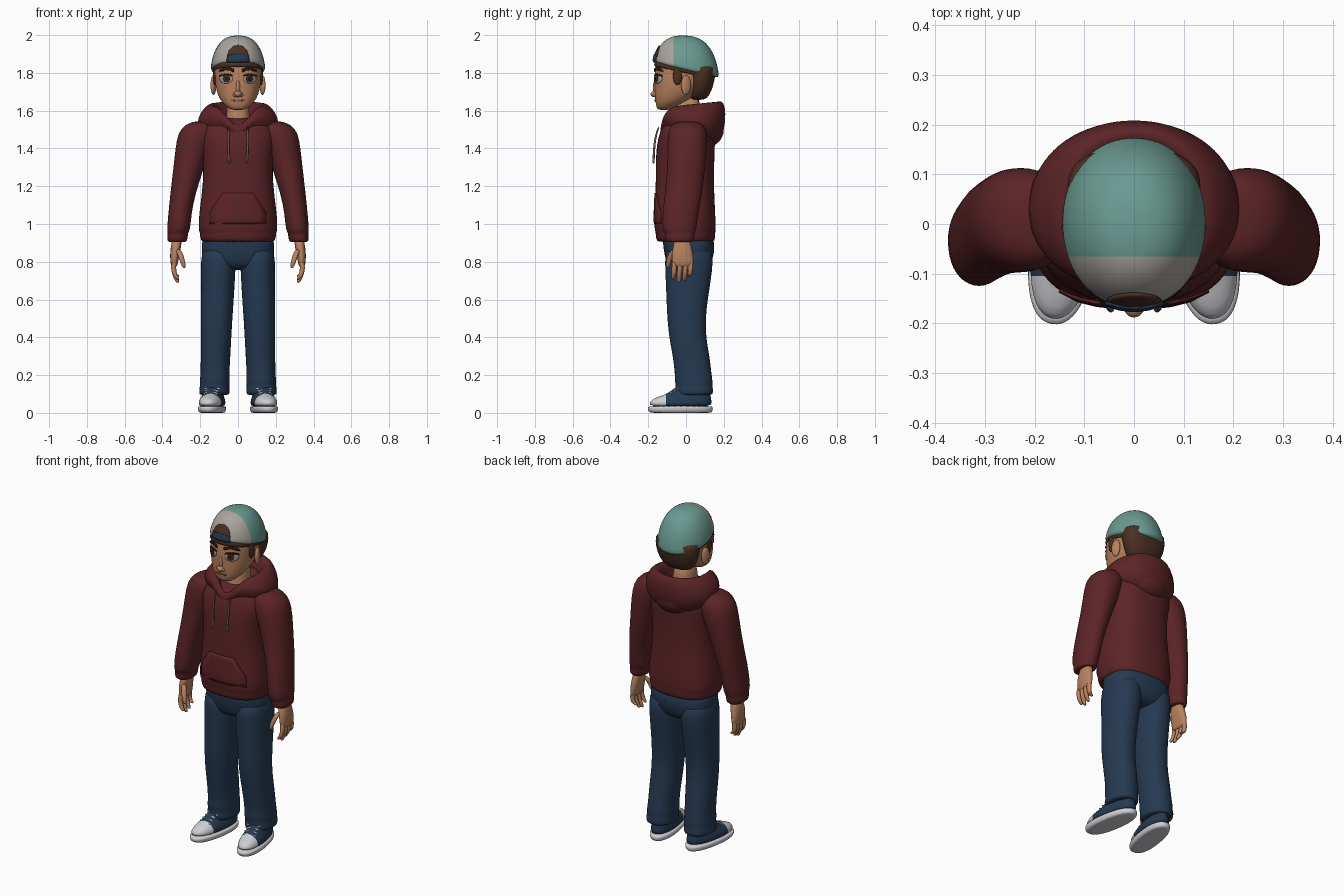
import bpy, bmesh
from math import sin, cos, pi, radians, copysign
from mathutils import Vector, Matrix
from mathutils.bvhtree import BVHTree

if "Cube" in bpy.data.objects:
    bpy.data.objects.remove(bpy.data.objects["Cube"])


def material(name, code):
    srgb = [int(code[i:i + 2], 16) / 255 for i in (0, 2, 4)]
    col = [((c + .055) / 1.055) ** 2.4 for c in srgb] + [1]
    m = bpy.data.materials.new(name)
    m.use_nodes = True
    m.diffuse_color = col
    m.node_tree.nodes["Principled BSDF"].inputs["Base Color"].default_value = col
    return m


skin = material("skin", "b98260")
red = material("maroon_cloth", "5c2427")
denim = material("navy_denim", "263a52")
hair_brown = material("hair_brown", "4a3023")
teal = material("teal_cloth", "6a9a90")
grey = material("light_grey_cloth", "aaa49e")
white = material("rubber_white", "cfcfd4")
dark = material("dark_brown", "2a1c17")
lip = material("lip_brown", "945a48")
cord = material("cord_tan", "7d6656")


def finish(name, bm, mat, subsurf=0, mirror=False):
    """Turn a bmesh into a smooth shaded object."""
    bmesh.ops.recalc_face_normals(bm, faces=bm.faces)
    mesh = bpy.data.meshes.new(name)
    bm.to_mesh(mesh)
    bm.free()
    mesh.materials.append(mat)
    ob = bpy.data.objects.new(name, mesh)
    bpy.context.collection.objects.link(ob)
    bpy.ops.object.select_all(action="DESELECT")
    bpy.context.view_layer.objects.active = ob
    ob.select_set(True)
    if subsurf:
        bpy.ops.object.shade_smooth()
        ob.modifiers.new("Subdivision", "SUBSURF").levels = subsurf
        ob.modifiers["Subdivision"].render_levels = subsurf
    else:
        bpy.ops.object.shade_smooth_by_angle(angle=radians(40))
    if mirror:
        ob.modifiers.new("Mirror", "MIRROR")
    return ob


def loft(name, sections, mat, n=24, power=2.3, subsurf=1, mirror=False, turn=None):
    """Stack rings given as (z, half width, front y, back y, x, tilt, front dip)."""
    bm = bmesh.new()
    rings = []
    for sec in sections:
        z, rx, yf, yb, x0, tilt, dip = (tuple(sec) + (0, 0, 0))[:7]
        ring = []
        for i in range(n):
            a = 2 * pi * (i + .5) / n
            c, s = (copysign(abs(f) ** (2 / power), f) for f in (cos(a), sin(a)))
            x, y = rx * c, (yf + yb) / 2 + (yb - yf) / 2 * s
            drop = max(0, dip - abs(x)) if y < 0 else 0
            ring.append(bm.verts.new((x + x0, y, z + tilt * y - drop)))
        rings.append(ring)
    for lo, hi in zip(rings, rings[1:]):
        for i in range(n):
            j = (i + 1) % n
            bm.faces.new((lo[i], lo[j], hi[j], hi[i]))
    bm.faces.new(rings[0])
    bm.faces.new(rings[-1])
    if turn:
        pivot, angle = turn
        bmesh.ops.rotate(bm, verts=bm.verts, cent=pivot, matrix=Matrix.Rotation(angle, 3, "Z"))
    return finish(name, bm, mat, subsurf, mirror)


def limb(name, points, mat, mirror=True):
    """Thin round shape along a steep path of (x, y, z, radius)."""
    return loft(name, [(z, r, y - r, y + r, x) for x, y, z, r in points], mat, 8, 2, 1, mirror)


def ball(name, loc, size, mat, mirror=False, turn=0, axis="Z"):
    bm = bmesh.new()
    m = Matrix.Translation(loc) @ Matrix.Rotation(turn, 4, axis) @ Matrix.Diagonal((*size, 1))
    bmesh.ops.create_uvsphere(bm, u_segments=20, v_segments=12, radius=1, matrix=m)
    return finish(name, bm, mat, 0, mirror)


def paint_front(ob, y, mat):
    """Cut the surface at y and colour everything in front of the cut."""
    bm = bmesh.new()
    bm.from_object(ob, bpy.context.evaluated_depsgraph_get())
    geom = bm.verts[:] + bm.edges[:] + bm.faces[:]
    bmesh.ops.bisect_plane(bm, geom=geom, plane_co=(0, y, 0), plane_no=(0, 1, 0))
    for f in bm.faces:
        f.material_index = int(f.calc_center_median().y < y)
    ob.modifiers.clear()
    bm.to_mesh(ob.data)
    bm.free()
    ob.data.materials.append(mat)


def ellipse(x, z, rx, rz, start=0, end=2 * pi, n=20):
    return [(x + rx * cos(start + (end - start) * i / n),
             z + rz * sin(start + (end - start) * i / n)) for i in range(n)]


def plate(name, outline, target, mat, lift=.004, mirror=False):
    """Thin patch laid on the front of a target, outlined by (x, z) points."""
    tree = BVHTree.FromObject(target, bpy.context.evaluated_depsgraph_get())
    pts = []
    for a, b in zip(outline, outline[1:] + outline[:1]):
        pts += [Vector(a).lerp(Vector(b), k / 3) for k in range(3)]
    mid = sum(pts, Vector((0, 0))) / len(pts)

    def drop(p):
        hit = tree.ray_cast(Vector((p.x, -1, p.y)), Vector((0, 1, 0)))[0]
        return (p.x, (hit.y if hit else -.1) - lift, p.y)
    bm = bmesh.new()
    rings = [[bm.verts.new(drop(mid.lerp(p, k / 4))) for p in pts] for k in range(1, 5)]
    n = len(pts)
    bm.faces.new(rings[0])
    for lo, hi in zip(rings, rings[1:]):
        for i in range(n):
            bm.faces.new((lo[i], lo[(i + 1) % n], hi[(i + 1) % n], hi[i]))
    ob = finish(name, bm, mat, 0, mirror)
    solid = ob.modifiers.new("Solidify", "SOLIDIFY")
    solid.thickness, solid.offset = .006, 0
    return ob


# Head and neck
head = loft("head", [
    (1.603, .03, -.145, -.09), (1.615, .055, -.156, -.06), (1.645, .088, -.163, .0),
    (1.69, .111, -.166, .07), (1.74, .122, -.168, .11), (1.80, .128, -.168, .13),
    (1.86, .13, -.158, .14), (1.92, .11, -.12, .13), (1.95, .07, -.08, .09)], skin)
loft("neck", [(1.45, .08, -.09, .09), (1.54, .062, -.07, .08), (1.7, .058, -.06, .08)], skin)
ball("ears", (.13, .0, 1.735), (.014, .027, .052), skin, True, radians(18))
ball("nose", (0, -.164, 1.688), (.021, .024, .017), skin)
ball("nose_bridge", (0, -.161, 1.72), (.012, .014, .045), skin)
ball("nostrils", (.016, -.161, 1.684), (.011, .014, .011), skin, True)

# Face details
plate("eye_whites", ellipse(.062, 1.768, .033, .024), head, grey, .002, True)
plate("eye_lids", ellipse(.062, 1.782, .036, .014, 0, pi), head, dark, .003, True)
plate("irises", ellipse(.06, 1.769, .017, .019), head, hair_brown, .006, True)
plate("pupils", ellipse(.06, 1.769, .008, .009), head, dark, .008, True)
plate("eyebrows", [(.022, 1.806), (.06, 1.818), (.1, 1.806), (.095, 1.818),
                   (.06, 1.832), (.022, 1.822)], head, dark, .005, True)
plate("mouth", ellipse(0, 1.654, .036, .005), head, lip, .002)

# Hair
loft("back_hair", [(1.655, .065, .02, .1), (1.68, .1, .015, .125), (1.74, .128, .01, .148),
                   (1.80, .136, .0, .158), (1.86, .136, -.02, .16)], hair_brown)
loft("hair_fringe", [(z, rx, -f, .15, 0, -.2) for z, rx, f in
                     ((1.795, .128, .166), (1.80, .135, .172), (1.86, .135, .166))], hair_brown)
ball("sideburns", (.122, -.045, 1.785), (.011, .024, .05), hair_brown, True)

# Cap, worn backwards
cap_rings = []
for k in range(11):
    a = pi / 2 * k / 10
    r, h = max(cos(a), .02) ** .75, sin(a) ** 1.1
    cap_rings.append((1.805 + .193 * h, .146 * r, -.02 - .15 * r, -.02 + .196 * r, 0, -.25 * (1 - h)))
cap = loft("cap", cap_rings, teal, 40, 2.1, 1)
plate("cap_opening", ellipse(0, 1.885, .055, .06, 0, pi), cap, hair_brown)
plate("cap_strap", [(-.06, 1.857), (.06, 1.857), (.057, 1.892), (0, 1.9), (-.057, 1.892)], cap, denim, .007)
paint_front(cap, -.065, grey)

# Hoodie body, hem and pocket
torso = loft("hoodie_body", [
    (.905, .18, -.14, .14), (.908, .197, -.156, .152), (.945, .203, -.162, .156),
    (.955, .202, -.16, .155), (.97, .211, -.168, .158), (1.05, .207, -.168, .156), (1.15, .193, -.162, .15),
    (1.27, .182, -.16, .148), (1.38, .19, -.16, .152), (1.46, .205, -.148, .155),
    (1.52, .19, -.125, .15), (1.57, .12, -.09, .13)], red, 32, 2.5)
plate("pocket", [(-.08, 1.165), (.08, 1.165), (.15, 1.06), (.15, 1.0), (-.15, 1.0), (-.15, 1.06)],
      torso, red, .003)

# Hood lying round the neck, dipping to a V in front
loft("hood", [
    (1.46, .15, -.12, .12, 0, -.3, .06), (1.49, .19, -.13, .175, 0, -.3, .08),
    (1.54, .222, -.138, .205, 0, -.2, .1), (1.59, .2, -.136, .212, 0, 0, .11),
    (1.625, .165, -.13, .2, 0, .1, .11), (1.635, .14, -.118, .18, 0, .1, .11),
    (1.62, .112, -.1, .15, 0, .1, .11), (1.57, .095, -.085, .12, 0, 0, .1),
    (1.52, .08, -.06, .09, 0, 0, .08)], red, 36, 2.1)
ball("hood_fold", (0, .115, 1.5), (.13, .085, .09), red)
limb("drawstrings", [(.05, -.142, 1.52, .005), (.052, -.164, 1.46, .006), (.05, -.17, 1.38, .006),
                     (.046, -.172, 1.335, .007), (.046, -.172, 1.32, .006)], cord)

# Sleeves with cuffs
loft("sleeves", [
    (1.545, .04, -.04, .06, .19), (1.525, .085, -.08, .095, .2), (1.48, .105, -.098, .115, .215),
    (1.40, .092, -.1, .115, .24), (1.28, .08, -.1, .1, .265), (1.15, .066, -.115, .085, .294),
    (1.05, .062, -.125, .065, .308), (.965, .062, -.128, .055, .315), (.95, .053, -.11, .045, .318),
    (.94, .056, -.112, .046, .32), (.906, .052, -.108, .042, .322), (.904, .04, -.09, .03, .322)],
    red, 20, 2.1, 1, True)

# Hands: palm, four fingers and thumb
loft("palms", [(.93, .027, -.06, .02, .322), (.88, .028, -.07, .03, .328), (.84, .026, -.078, .04, .335),
               (.79, .02, -.075, .042, .338), (.77, .014, -.07, .036, .338)], skin, 14, 2.3, 1, True)
for finger, y, tip in (("index", -.062, .705), ("middle", -.032, .688),
                       ("ring", -.003, .698), ("little", .024, .72)):
    limb(finger + "_fingers", [(.337, y, .81, .014), (.343, y, .765, .015), (.335, y - .003, .73, .014),
                               (.322, y - .006, tip + .01, .012), (.318, y - .006, tip, .008)], skin)
limb("thumbs", [(.318, -.06, .87, .016), (.302, -.085, .83, .017), (.29, -.094, .79, .014),
                (.285, -.096, .765, .009)], skin)

# Jeans
loft("jeans_seat", [(.95, .185, -.13, .14), (.9, .193, -.122, .152), (.84, .194, -.116, .15),
                    (.78, .17, -.1, .13), (.755, .12, -.06, .09)], denim, 28, 2.5)
loft("jeans_legs", [
    (.9, .09, -.11, .14, .1), (.8, .093, -.113, .145, .104), (.7, .09, -.108, .132, .106),
    (.6, .087, -.104, .116, .109), (.5, .084, -.1, .104, .113), (.4, .081, -.09, .106, .116),
    (.3, .079, -.07, .126, .119), (.2, .076, -.058, .136, .122), (.17, .081, -.062, .142, .123),
    (.145, .077, -.053, .138, .124), (.12, .082, -.06, .146, .125), (.098, .08, -.056, .142, .125),
    (.094, .068, -.04, .13, .125)], denim, 24, 2.2, 1, True)

# Shoes turned slightly outward
turn = ((.125, .05, 0), radians(9))
loft("soles", [(0, .05, -.17, .12, .125), (.001, .062, -.196, .138, .125), (.016, .07, -.206, .144, .125),
               (.034, .07, -.206, .144, .125), (.036, .06, -.19, .13, .125)], white, 28, 2.3, 1, True, turn)
shoes = loft("shoe_uppers", [
    (.03, .066, -.2, .138, .125), (.055, .067, -.198, .138, .125), (.078, .06, -.175, .134, .125),
    (.095, .052, -.115, .13, .125), (.12, .046, -.075, .126, .125), (.15, .042, -.04, .12, .125)],
    denim, 28, 2.2, 1, True, turn)
paint_front(shoes, -.105, white)
for i in range(4):
    ball("laces_%d" % (i + 1), (.148 - .004 * i, -.1 + .018 * i, .092 + .012 * i),
         (.042, .006, .008), white, True, radians(9))
